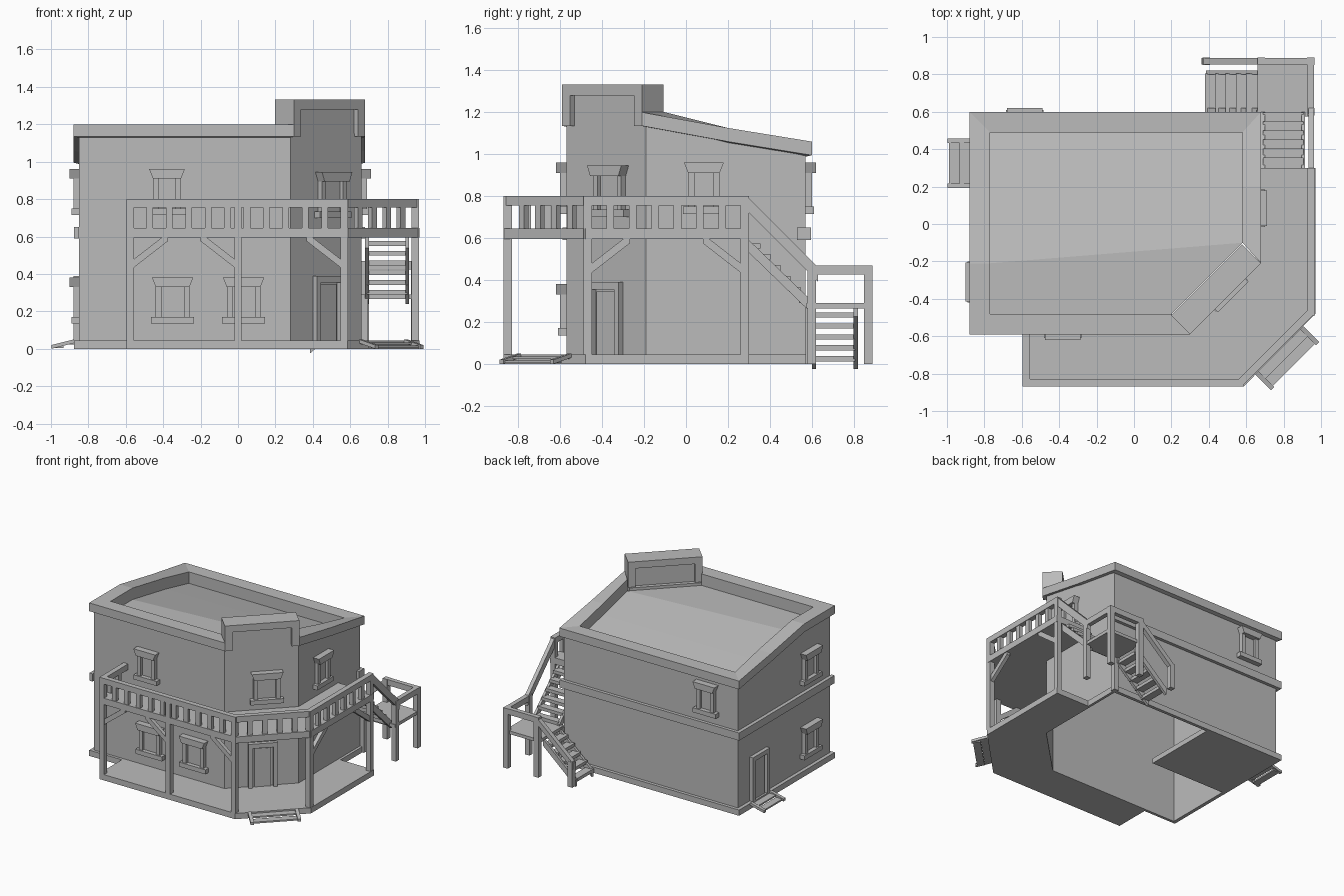
import bpy, bmesh, math
from mathutils import Vector, Matrix

if "Cube" in bpy.data.objects:
    bpy.data.objects.remove(bpy.data.objects["Cube"])

GREY = (0.5, 0.5, 0.5, 1)
mat = bpy.data.materials.new("plain_grey")
mat.use_nodes = True
mat.diffuse_color = GREY
bsdf = next(n for n in mat.node_tree.nodes if n.type == 'BSDF_PRINCIPLED')
bsdf.inputs["Base Color"].default_value = GREY
I = Matrix.Identity(4)


def finish(name, bm, m=I):
    bm.transform(m)
    me = bpy.data.meshes.new(name)
    bm.to_mesh(me)
    bm.free()
    me.materials.append(mat)
    ob = bpy.data.objects.new(name, me)
    bpy.context.collection.objects.link(ob)


def prism(name, pts, vec, m=I):
    """Extrude a flat polygon along a vector."""
    bm = bmesh.new()
    a = [bm.verts.new(Vector(p)) for p in pts]
    b = [bm.verts.new(Vector(p) + Vector(vec)) for p in pts]
    n = len(a)
    bm.faces.new(a)
    bm.faces.new(b[::-1])
    for i in range(n):
        j = (i + 1) % n
        bm.faces.new((a[j], a[i], b[i], b[j]))
    bmesh.ops.recalc_face_normals(bm, faces=bm.faces)
    finish(name, bm, m)


def box(name, x0, x1, y0, y1, z0, z1, m=I):
    prism(name, [(x0, y0, z0), (x1, y0, z0), (x1, y1, z0), (x0, y1, z0)], (0, 0, z1 - z0), m)


def bar(name, a, b, w, h, m=I):
    """Bar whose top centre line runs a-b, with upright ends."""
    a, b, d = Vector(a), Vector(b), Vector((0, 0, h))
    s = Vector((a.y - b.y, b.x - a.x, 0)).normalized() * w
    prism(name, [a - s / 2, b - s / 2, b - s / 2 - d, a - s / 2 - d], s, m)


def post(name, x, y, z0, z1, w=0.04):
    box(name, x - w / 2, x + w / 2, y - w / 2, y + w / 2, z0, z1)


def frame(x, y, deg):
    return Matrix.Translation((x, y, 0)) @ Matrix.Rotation(math.radians(deg), 4, 'Z')


# Walls, open underneath, with tops following the roof slope
ROOF = [1.2, 1.2, 1.2, 1.125, 1.06, 1.06, 1.125, 1.2]
wall = [(-.85, -.57), (.28, -.57), (.66, -.19), (.66, .2), (.66, .57), (-.85, .57), (-.85, .2), (-.85, -.2)]
bm = bmesh.new()
low = [bm.verts.new((x, y, 0)) for x, y in wall]
top = [bm.verts.new((x, y, z - .05)) for (x, y), z in zip(wall, ROOF)]
for i in range(8):
    j = (i + 1) % 8
    bm.faces.new((low[i], low[j], top[j], top[i]))
finish("walls", bm)

# Cornice ring and sunken roof deck
outer = [(-.88, -.59), (.30, -.59), (.68, -.21), (.68, .2), (.68, .6), (-.88, .6), (-.88, .2), (-.88, -.21)]
inner = [(-.77, -.48), (.20, -.48), (.58, -.10), (.58, .2), (.58, .49), (-.77, .49), (-.77, .2), (-.77, -.21)]
bm = bmesh.new()
loops = [[bm.verts.new((x, y, z - d)) for (x, y), z in zip(line, ROOF)]
         for line, d in ((outer, .065), (outer, 0), (inner, 0), (inner, .09))]
for k in range(4):
    a, b = loops[k], loops[(k + 1) % 4]
    for i in range(8):
        j = (i + 1) % 8
        if i != 1:
            bm.faces.new((a[i], a[j], b[j], b[i]))
for f in ((7, 0, 1, 2), (7, 2, 3, 6), (6, 3, 4, 5)):
    bm.faces.new([loops[3][i] for i in f])
finish("roof", bm)

# Raised false front over the cut corner
corner = frame(.49, -.40, 45)
box("parapet_cap", -.269, .269, 0, .145, 1.28, 1.333, corner)
for s in (-1, 1):
    x = sorted((s * .269, s * .215))
    box("parapet_leg", *x, 0, .145, 1.135, 1.28, corner)
box("parapet_panel", -.26, .26, .029, .115, 1.1, 1.28, corner)
box("parapet_foot", -.26, .26, .029, .145, 1.08, 1.13, corner)

# Bands round the outside of the walls
for name, z0, z1 in (("base_band", 0, .045), ("middle_band", .59, .65)):
    box(name + "_left", -.878, -.85, -.59, .595, z0, z1)
    box(name + "_back", -.878, .68, .57, .595, z0, z1)
box("base_band_front", -.878, -.595, -.592, -.57, 0, .045)
box("base_band_right", .66, .68, .3, .595, 0, .045)
box("middle_band_end", .66, .68, .53, .595, .59, .65)
box("room_floor", -.85, -.2, -.03, .57, 0, .04)


# Windows and doors, built facing -y and turned to their wall
def window(x, y, deg, z, wide=.19):
    m = frame(x, y, deg)
    h = wide / 2
    prism("window_hood", [(-h, 0, z + .245), (h, 0, z + .245), (h - .02, 0, z + .195), (-h + .02, 0, z + .195)],
          (0, -.05, 0), m)
    for s in (-1, 1):
        bar("window_jamb", (s * (h - .035), 0, z + .2), (s * (h - .035), -.03, z + .2), .03, .17, m)
    box("window_pane", -h + .05, h - .05, -.008, 0, z + .03, z + .2, m)
    box("window_sill", -h - .005, h + .005, -.04, 0, z, z + .035, m)


def door(x, y, deg):
    m = frame(x, y, deg)
    for s in (-1, 1):
        bar("door_jamb", (s * .09, 0, .385), (s * .09, -.03, .385), .03, .34, m)
    box("door_head", -.105, .105, -.03, 0, .355, .39, m)
    box("door_panel", -.06, .06, -.012, 0, .045, .345, m)


window(-.38, -.57, 0, .715)
window(-.35, -.57, 0, .135, .22)
window(.03, -.57, 0, .135, .22)
window(.495, -.355, 45, .7, .23)
window(.66, .085, 90, .715)
window(-.585, .57, 180, .715)
window(-.85, -.31, -90, .715, .21)
window(-.85, -.31, -90, .135, .21)
door(.475, -.375, 45)
door(-.85, .32, -90)

# Porch floor and balcony deck share one outline
porch = [(-.595, -.57), (-.595, -.87), (.585, -.87), (.97, -.48), (.97, .3), (.66, .3), (.66, -.19), (.28, -.57)]
for name, z0, t in (("porch_floor", 0, .045), ("balcony_deck", .595, .05)):
    prism(name, [(x, y, z0) for x, y in porch], (0, 0, t))

# Posts, rails, balusters and braces
path = [(-.575, -.57), (-.575, -.85), (.567, -.85), (.948, -.468), (.948, .28)]
for x, y in path[1:]:
    post("porch_post", x, y, .045, .8)
post("middle_post", 0, -.85, .045, .8)
for p, q in zip(path, path[1:]):
    a, b = Vector((*p, .8)), Vector((*q, .8))
    bar("balcony_rail", a, b, .04, .045)
    count = round((b - a).length / .1)
    step = (b - a) / count
    side = step.normalized() * .018
    for i in range(1, count):
        c = a + step * i - Vector((0, 0, .04))
        bar("baluster", c - side, c + side, .03, .12)
for x, s in ((-.575, 1), (0, -1), (.567, -1)):
    bar("front_brace", (x, -.85, .465), (x + s * .2, -.85, .62), .03, .045)
for y, s in ((-.468, 1), (.28, -1)):
    bar("side_brace", (.948, y, .465), (.948, y + s * .2, .62), .03, .045)

# Upper flight from balcony to landing
for i in range(6):
    y, z = .3 + i * .048, .575 - i * .052
    box("upper_tread", .69, .905, y, y + .055, z - .025, z)
for x in (.69, .905):
    bar("upper_stringer", (x, .29, .6), (x, .6, .3), .02, .06)
bar("upper_handrail", (.948, .29, .8), (.948, .63, .46), .03, .07)

# Landing with its posts and rails
box("landing", .66, .96, .575, .87, .265, .29)
for x, y, z in ((.945, .87, .47), (.945, .6, .47), (.68, .87, .47), (.675, .59, .28)):
    post("landing_post", x, y, 0, z)
bar("landing_rail_side", (.945, .6, .47), (.945, .89, .47), .035, .045)
bar("landing_rail_back", (.66, .87, .47), (.96, .87, .47), .035, .045)

# Lower flight down to the ground
for i in range(5):
    x, z = .66 - i * .055, .245 - i * .052
    box("lower_tread", x - .06, x, .6, .805, z - .025, z)
for y in (.61, .81):
    bar("lower_stringer", (.67, y, .28), (.385, y, .03), .02, .055)
bar("lower_handrail", (.68, .87, .47), (.36, .87, .19), .035, .05)
post("lower_rail_post", .385, .87, 0, .2)


# Short steps at both doors
def steps(x, y, deg, wide):
    m = frame(x, y, deg)
    for s in (-1, 1):
        bar("step_side", (s * wide / 2, 0, .05), (s * wide / 2, -.12, .02), .025, .02, m)
    for i in range(2):
        box("door_step", -wide / 2, wide / 2, -.055 * (i + 1), -.055 * i, .022 - i * .017, .034 - i * .017, m)


steps(.777, -.675, 45, .34)
steps(-.878, .325, -90, .24)
